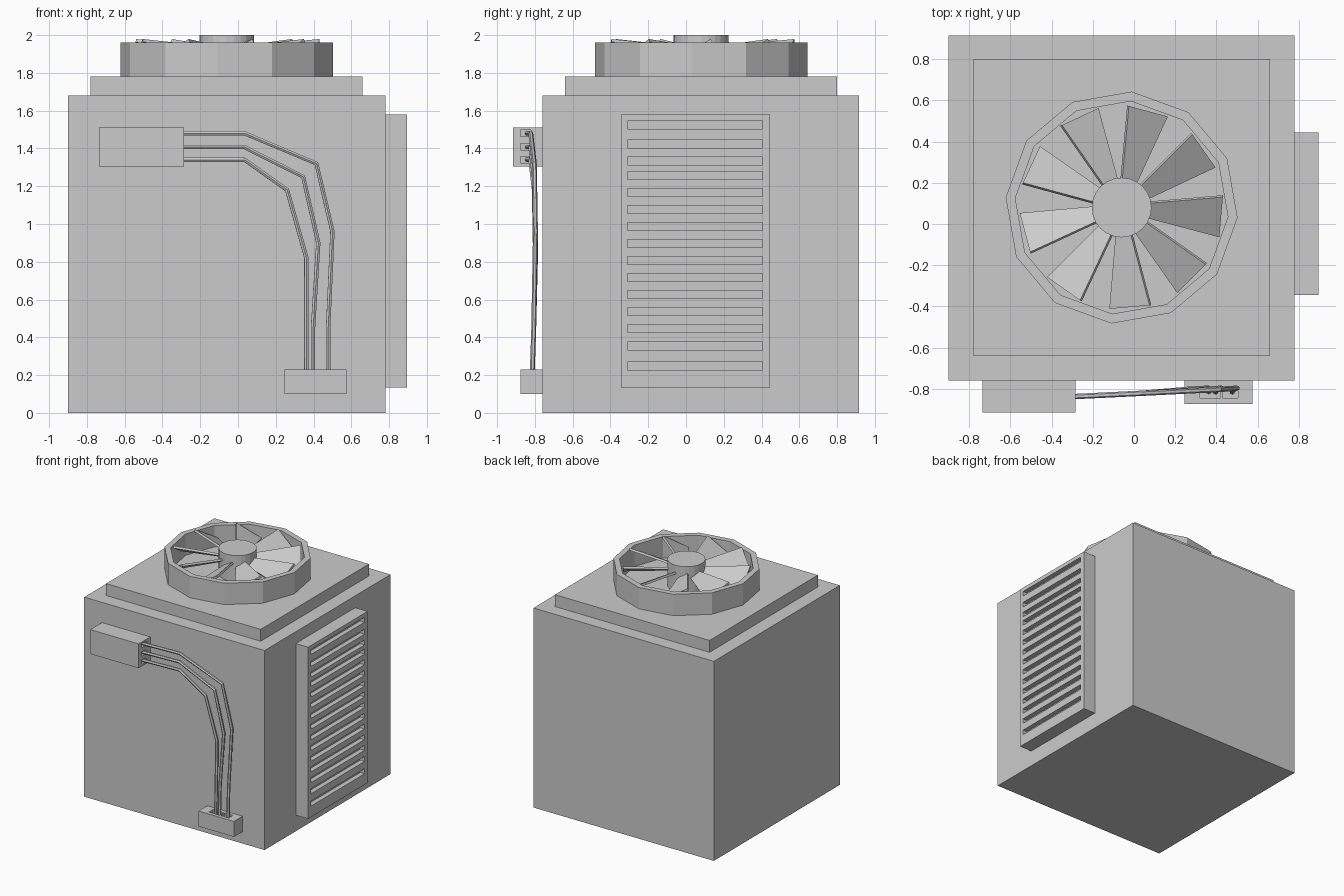
import bpy, bmesh
from math import radians, cos, sin
from mathutils import Matrix, Vector

if "Cube" in bpy.data.objects:
    bpy.data.objects.remove(bpy.data.objects["Cube"])


def make(name, bm):
    bmesh.ops.recalc_face_normals(bm, faces=bm.faces)
    me = bpy.data.meshes.new(name)
    bm.to_mesh(me)
    bm.free()
    ob = bpy.data.objects.new(name, me)
    bpy.context.collection.objects.link(ob)
    return ob


def boxes(name, *bounds):
    """One object from boxes given as (x0, x1, y0, y1, z0, z1)."""
    bm = bmesh.new()
    for x0, x1, y0, y1, z0, z1 in bounds:
        m = Matrix.Translation(((x0 + x1) / 2, (y0 + y1) / 2, (z0 + z1) / 2))
        m = m @ Matrix.Diagonal((x1 - x0, y1 - y0, z1 - z0, 1))
        bmesh.ops.create_cube(bm, size=1, matrix=m)
    return make(name, bm)


def cut(ob, *bounds):
    cutter = boxes(ob.name + "_cutter", *bounds)
    cutter.hide_render = True
    cutter.hide_viewport = True
    mod = ob.modifiers.new("cut", 'BOOLEAN')
    mod.operation = 'DIFFERENCE'
    mod.solver = 'EXACT'
    mod.object = cutter


# Housing and stepped top plate
boxes("housing", (-0.9, 0.78, -0.76, 0.915, 0, 1.68))
boxes("top_plate", (-0.78, 0.66, -0.64, 0.80, 1.68, 1.78))

# Side vent with recessed slots
vent = boxes("side_vent", (0.78, 0.895, -0.345, 0.445, 0.135, 1.58))
slot_z = [0.249, 0.353] + [0.446 + 0.0901 * i for i in range(10)] + [1.334, 1.424, 1.525]
cut(vent, *[(0.855, 0.95, -0.31, 0.405, z - 0.021, z + 0.021) for z in slot_z])

# Fan shroud: twelve-sided ring
FX, FY = -0.06, 0.08
bm = bmesh.new()
rings = []
for r, z in ((0.565, 1.78), (0.565, 1.96), (0.518, 1.96), (0.518, 1.78)):
    rings.append([bm.verts.new((FX + r * cos(radians(30 * i - 5)),
                                FY + r * sin(radians(30 * i - 5)), z)) for i in range(12)])
for k in range(4):
    a, b = rings[k], rings[(k + 1) % 4]
    for i in range(12):
        j = (i + 1) % 12
        bm.faces.new((a[i], a[j], b[j], b[i]))
make("fan_shroud", bm)

# Fan hub
bm = bmesh.new()
bmesh.ops.create_cone(bm, cap_ends=True, segments=24, radius1=0.145, radius2=0.145,
                      depth=0.22, matrix=Matrix.Translation((FX, FY, 1.89)))
make("fan_hub", bm)

# Fan blades: tapered slabs, pitched about their length
bm = bmesh.new()
for i in range(9):
    m = (Matrix.Translation((FX, FY, 1.915)) @ Matrix.Rotation(radians(40 * i - 5), 4, 'Z')
         @ Matrix.Rotation(radians(30), 4, 'X'))
    lo, hi = [[bm.verts.new(m @ Vector((x, y, z))) for x, y in
               ((0.12, -0.04), (0.485, -0.113), (0.485, 0.113), (0.12, 0.04))]
              for z in (-0.009, 0.009)]
    bm.faces.new(lo[::-1])
    bm.faces.new(hi)
    for a in range(4):
        b = (a + 1) % 4
        bm.faces.new((lo[a], lo[b], hi[b], hi[a]))
make("fan_blades", bm)

# Junction boxes with cable sockets
upper = boxes("upper_junction_box", (-0.735, -0.285, -0.915, -0.76, 1.305, 1.51))
cut(upper, *[(-0.33, -0.2, -0.875, -0.82, z - 0.017, z + 0.017) for z in (1.48, 1.408, 1.34)])
lower = boxes("lower_junction_box", (0.245, 0.575, -0.875, -0.76, 0.10, 0.23))
cut(lower, (0.32, 0.42, -0.845, -0.79, 0.19, 0.3), (0.43, 0.505, -0.845, -0.79, 0.19, 0.3))

# Three cables running between the boxes
cables = [
    [(0.035, 1.48), (0.415, 1.32), (0.50, 0.96), (0.477, 0.45), (0.477, 0.18)],
    [(0.032, 1.408), (0.345, 1.25), (0.425, 0.90), (0.397, 0.45), (0.397, 0.18)],
    [(0.035, 1.34), (0.26, 1.18), (0.362, 0.82), (0.362, 0.45), (0.362, 0.18)],
]
depth = (-0.84, -0.822, -0.803, -0.797, -0.806, -0.815)
for n, path in enumerate(cables, 1):
    path = [(-0.335, path[0][1])] + path
    cu = bpy.data.curves.new(f"cable_{n}", 'CURVE')
    cu.dimensions = '3D'
    cu.bevel_depth = 0.013
    cu.bevel_resolution = 1
    cu.use_fill_caps = True
    sp = cu.splines.new('POLY')
    sp.points.add(len(path) - 1)
    for p, (x, z), y in zip(sp.points, path, depth):
        p.co = (x, y, z, 1)
    sp.use_smooth = False
    bpy.context.collection.objects.link(bpy.data.objects.new(f"cable_{n}", cu))
